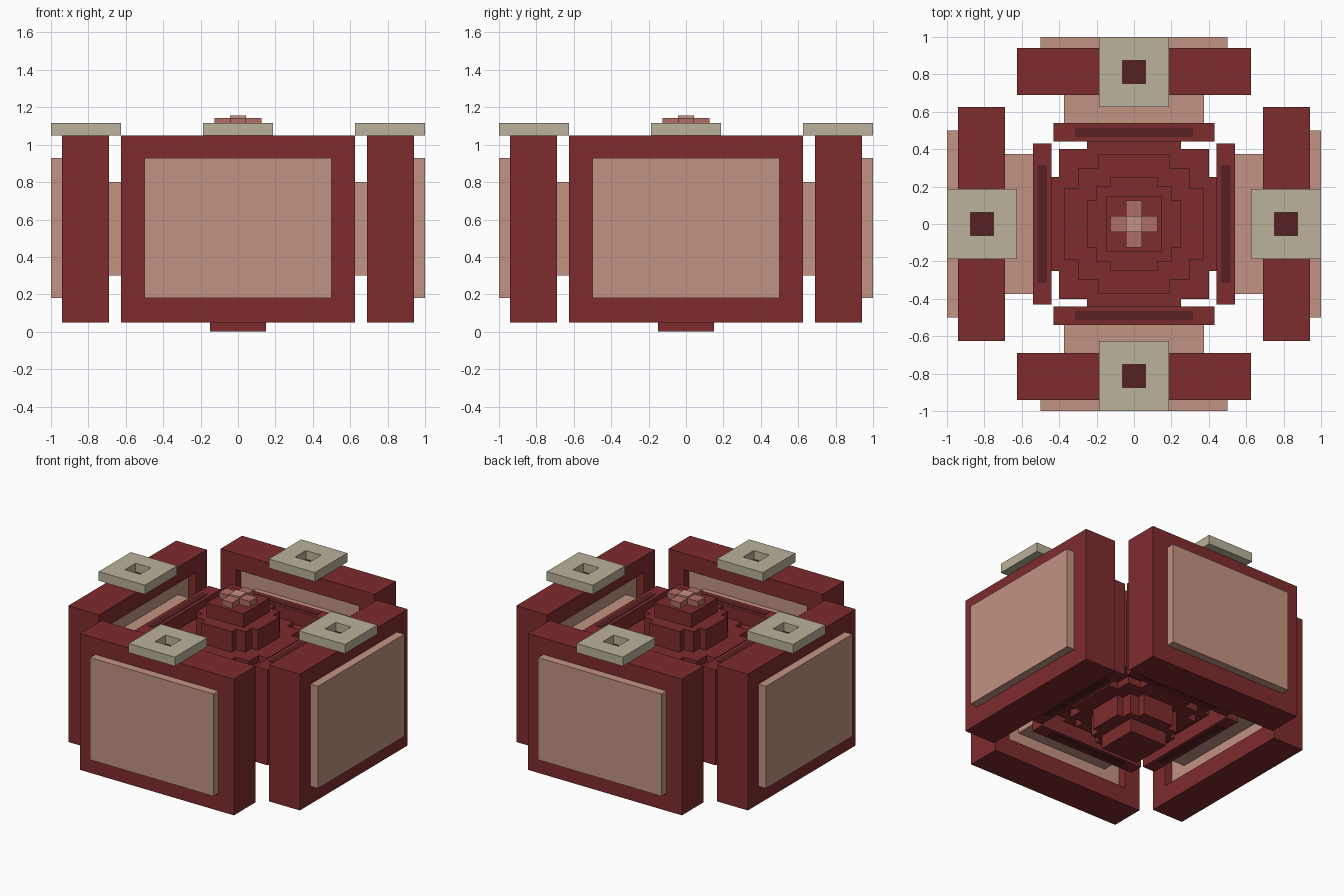
import bpy, bmesh, math
from mathutils import Matrix, Vector

cube = bpy.data.objects.get("Cube")
if cube:
    bpy.data.objects.remove(cube, do_unlink=True)


def material(name, rgb):
    mat = bpy.data.materials.new(name)
    mat.use_nodes = True
    mat.diffuse_color = (*rgb, 1)
    mat.node_tree.nodes["Principled BSDF"].inputs["Base Color"].default_value = (*rgb, 1)
    return mat


RED = material("deep red", (0.21, 0.025, 0.027))
PEACH = material("peach", (0.54, 0.296, 0.223))
BEIGE = material("beige", (0.497, 0.445, 0.323))
DARK = material("dark red", (0.095, 0.015, 0.017))
ROSE = material("dusty rose", (0.43, 0.156, 0.127))


def finish(name, bm, mat, turn=0):
    bmesh.ops.transform(bm, matrix=Matrix.Rotation(turn, 4, "Z"), verts=bm.verts)
    bmesh.ops.recalc_face_normals(bm, faces=bm.faces)
    mesh = bpy.data.meshes.new(name)
    bm.to_mesh(mesh)
    bm.free()
    mesh.materials.append(mat)
    obj = bpy.data.objects.new(name, mesh)
    bpy.context.collection.objects.link(obj)
    return obj


def box(name, mat, xs, ys, zs, turn=0):
    bm = bmesh.new()
    bmesh.ops.create_cube(bm, size=1)
    for v in bm.verts:
        v.co = [r[0] if c < 0 else r[1] for c, r in zip(v.co, (xs, ys, zs))]
    return finish(name, bm, mat, turn)


def frame(name, mat, outer, inner, depth, place, turn=0):
    """Rectangular ring; rectangles are (u0, u1, v0, v1), place maps u, v, d to a point."""
    bm = bmesh.new()
    loops = []
    for u0, u1, v0, v1 in (outer, inner):
        for d in depth:
            loops.append([bm.verts.new(place(u, v, d))
                          for u, v in ((u0, v0), (u1, v0), (u1, v1), (u0, v1))])
    out_a, out_b, in_a, in_b = loops
    for a, b in ((out_a, out_b), (out_b, in_b), (in_b, in_a), (in_a, out_a)):
        for i in range(4):
            j = (i + 1) % 4
            bm.faces.new((a[i], a[j], b[j], b[i]))
    return finish(name, bm, mat, turn)


def stepped_tier(name, far, mid, near, zs):
    """Prism with stair-stepped corners, the same in all four quadrants."""
    corner = [(far, near), (mid, near), (mid, mid), (near, mid), (near, far)]
    outline = [Matrix.Rotation(q * math.pi / 2, 3, "Z") @ Vector((x, y, zs[0]))
               for q in range(4) for x, y in corner]
    bm = bmesh.new()
    base = bm.faces.new([bm.verts.new(p) for p in outline])
    top = bmesh.ops.extrude_face_region(bm, geom=[base])["geom"]
    if not base.is_valid or len(bm.faces) == len(outline) + 1:
        bm.faces.new(list(bm.verts)[:len(outline)])
    bmesh.ops.translate(bm, vec=(0, 0, zs[1] - zs[0]),
                        verts=[g for g in top if isinstance(g, bmesh.types.BMVert)])
    return finish(name, bm, RED)


def upright(u, v, d):
    return (u, d, v)


def flat(u, v, d):
    return (u, v, d)


# Four identical sides around the core
for i, side in enumerate(("front", "left", "back", "right")):
    t = i * math.pi / 2
    frame(side + "_wall", RED, (-0.625, 0.625, 0.05, 1.05), (-0.5, 0.5, 0.18, 0.93),
          (-0.94, -0.69), upright, t)
    box(side + "_panel", PEACH, (-0.5, 0.5), (-1, -0.75), (0.18, 0.93), t)
    box(side + "_connector", PEACH, (-0.375, 0.375), (-0.75, -0.53), (0.3, 0.8), t)
    frame(side + "_top_plate", BEIGE, (-0.187, 0.187, -1, -0.625),
          (-0.0625, 0.0625, -0.875, -0.75), (1.05, 1.117), flat, t)
    box(side + "_socket_floor", DARK, (-0.0625, 0.0625), (-0.875, -0.75), (1.045, 1.053), t)
    # Inner bar with a dark strip above and below
    box(side + "_inner_bar", RED, (-0.43, 0.43), (-0.54, -0.44), (0.2, 0.9), t)
    for end, z in (("upper", 0.9), ("lower", 0.2)):
        box(f"{side}_{end}_strip", DARK, (-0.315, 0.315), (-0.515, -0.465),
            (z - 0.003, z + 0.003), t)

# Tiered core, the same above and below
stepped_tier("core_wide_tier", 0.44, 0.4, 0.25, (0.3, 0.8))
stepped_tier("core_middle_tier", 0.375, 0.3, 0.19, (0.25, 0.85))
stepped_tier("core_narrow_tier", 0.25, 0.2, 0.125, (0.1, 1.0))
box("core_column", RED, (-0.15, 0.15), (-0.15, 0.15), (0, 1.1))

# Small cross on top
for i in range(4):
    box(f"cross_arm_{i + 1}", ROSE, (-0.042, 0.042), (-0.125, -0.042), (1.1, 1.143), i * math.pi / 2)
box("cross_centre", PEACH, (-0.042, 0.042), (-0.042, 0.042), (1.1, 1.155))
